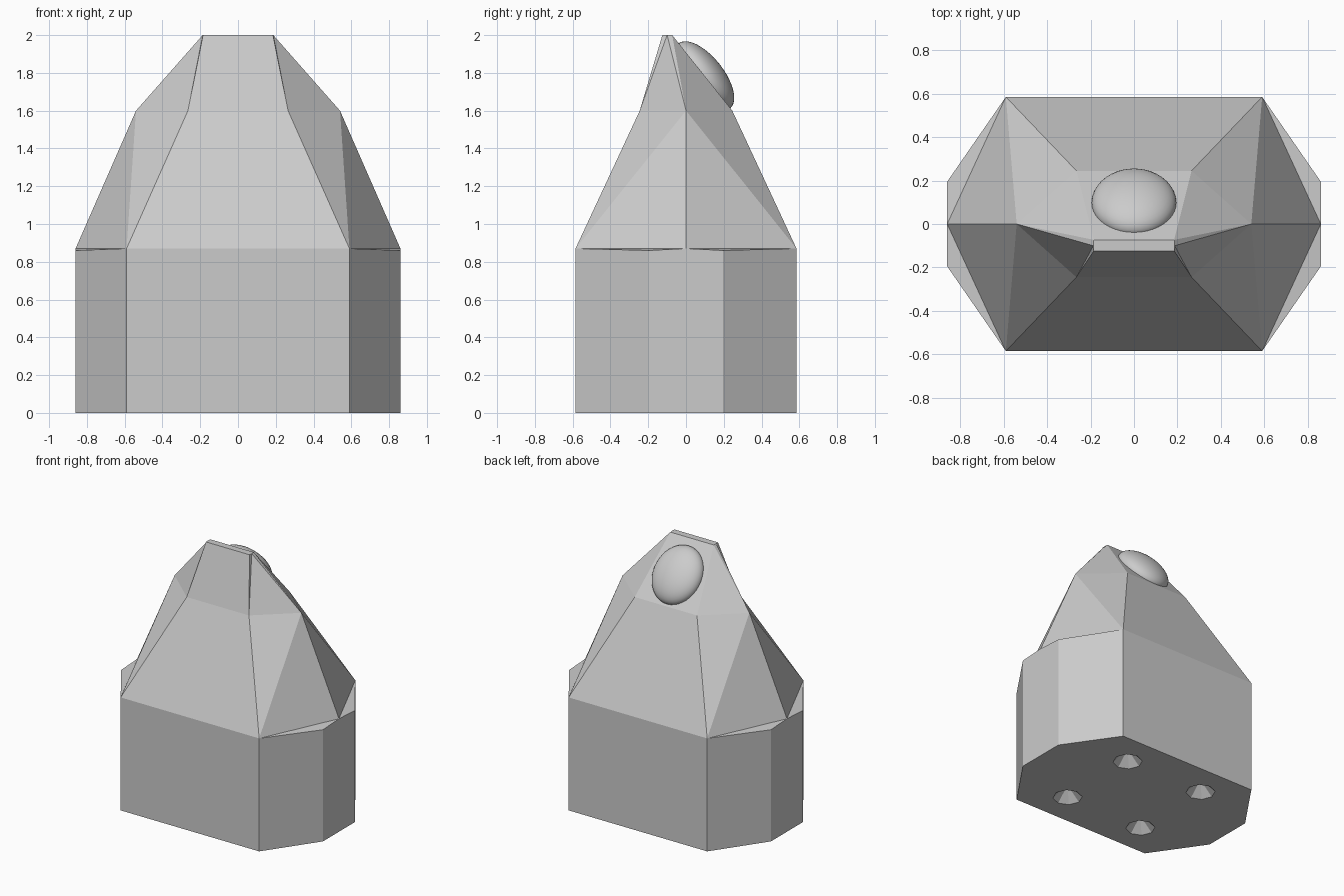
import bpy, bmesh, math
from mathutils import Matrix, Vector

if "Cube" in bpy.data.objects:
    bpy.data.objects.remove(bpy.data.objects["Cube"])


def mesh_object(name, bm):
    bmesh.ops.recalc_face_normals(bm, faces=bm.faces)
    me = bpy.data.meshes.new(name)
    bm.to_mesh(me)
    bm.free()
    ob = bpy.data.objects.new(name, me)
    bpy.context.collection.objects.link(ob)
    return ob


# Body: ten-point base ring, small shelves, then tapering six-point rings
bm = bmesh.new()
half = [(0.86, 0, 0.87), (0.86, 0.195, 0.86), (0.59, 0.585, 0.87),
        (-0.59, 0.585, 0.87), (-0.86, 0.195, 0.86)]
outline = half + [(-x, -y, z) for x, y, z in half]
low = [bm.verts.new((x, y, 0)) for x, y, z in outline]
rim = [bm.verts.new(p) for p in outline]
bm.faces.new(low[::-1])
for s in (0, 5):                       # walls, one flat end panel each side
    a, b, c, d, e = [(s + k) % 10 for k in range(5)]
    f = (e + 1) % 10
    for i, j in ((b, c), (c, d), (d, e)):
        bm.faces.new((low[i], low[j], rim[j], rim[i]))
    bm.faces.new((low[e], low[f], rim[f], rim[e]))
    bm.faces.new((low[a], low[b], rim[b], rim[a]))
    bm.faces.new((rim[a], rim[b], rim[c]))
    bm.faces.new((rim[d], rim[e], rim[f]))


def ring(xa, ya, xc, yf, yb, z):
    return [bm.verts.new((x, y, z)) for x, y in
            ((xa, ya), (xc, yb), (-xc, yb), (-xa, ya), (-xc, yf), (xc, yf))]


def bridge(lo, hi, flips):
    for i, flip in enumerate(flips):
        j = (i + 1) % 6
        if flip is None:
            bm.faces.new((lo[i], lo[j], hi[j], hi[i]))
        elif flip:                     # diagonal from lower j to upper i
            bm.faces.new((lo[i], lo[j], hi[i]))
            bm.faces.new((lo[j], hi[j], hi[i]))
        else:                          # diagonal from lower i to upper j
            bm.faces.new((lo[i], lo[j], hi[j]))
            bm.faces.new((lo[i], hi[j], hi[i]))


hexa = [rim[i] for i in (0, 2, 3, 5, 7, 8)]
mid = ring(0.54, 0, 0.265, -0.245, 0.245, 1.6)
top = ring(0.187, -0.1, 0.185, -0.125, -0.073, 2.0)
bridge(hexa, mid, (True, None, False, True, None, False))
bridge(mid, top, (False, None, True, True, None, False))
bm.faces.new(top)
body = mesh_object("body", bm)

# Four faceted conical pits in the underside
bm = bmesh.new()
for sx in (-1, 1):
    for sy in (-1, 1):
        bmesh.ops.create_cone(bm, cap_ends=True, segments=8, radius1=0.125, radius2=0,
                              depth=0.12,
                              matrix=Matrix.Translation((0.335 * sx, 0.33 * sy, 0.04)))
cutter = mesh_object("pit_cutter", bm)
cutter.hide_render = True
cutter.hide_set(True)
mod = body.modifiers.new("pits", 'BOOLEAN')
mod.operation = 'DIFFERENCE'
mod.solver = 'EXACT'
mod.object = cutter

# Smooth oval button lying on the sloping back face
slope = Vector((0, 0.318, -0.4)).normalized()
normal = Vector((0, -slope.z, slope.y))
basis = Matrix((Vector((1, 0, 0)), slope, normal)).transposed().to_4x4()
bm = bmesh.new()
bmesh.ops.create_uvsphere(bm, u_segments=40, v_segments=20, radius=1,
                          matrix=Matrix.Translation((0, 0.097, 1.784)) @ basis
                          @ Matrix.Diagonal((0.195, 0.22, 0.102, 1)))
for f in bm.faces:
    f.smooth = True
mesh_object("oval_button", bm)
